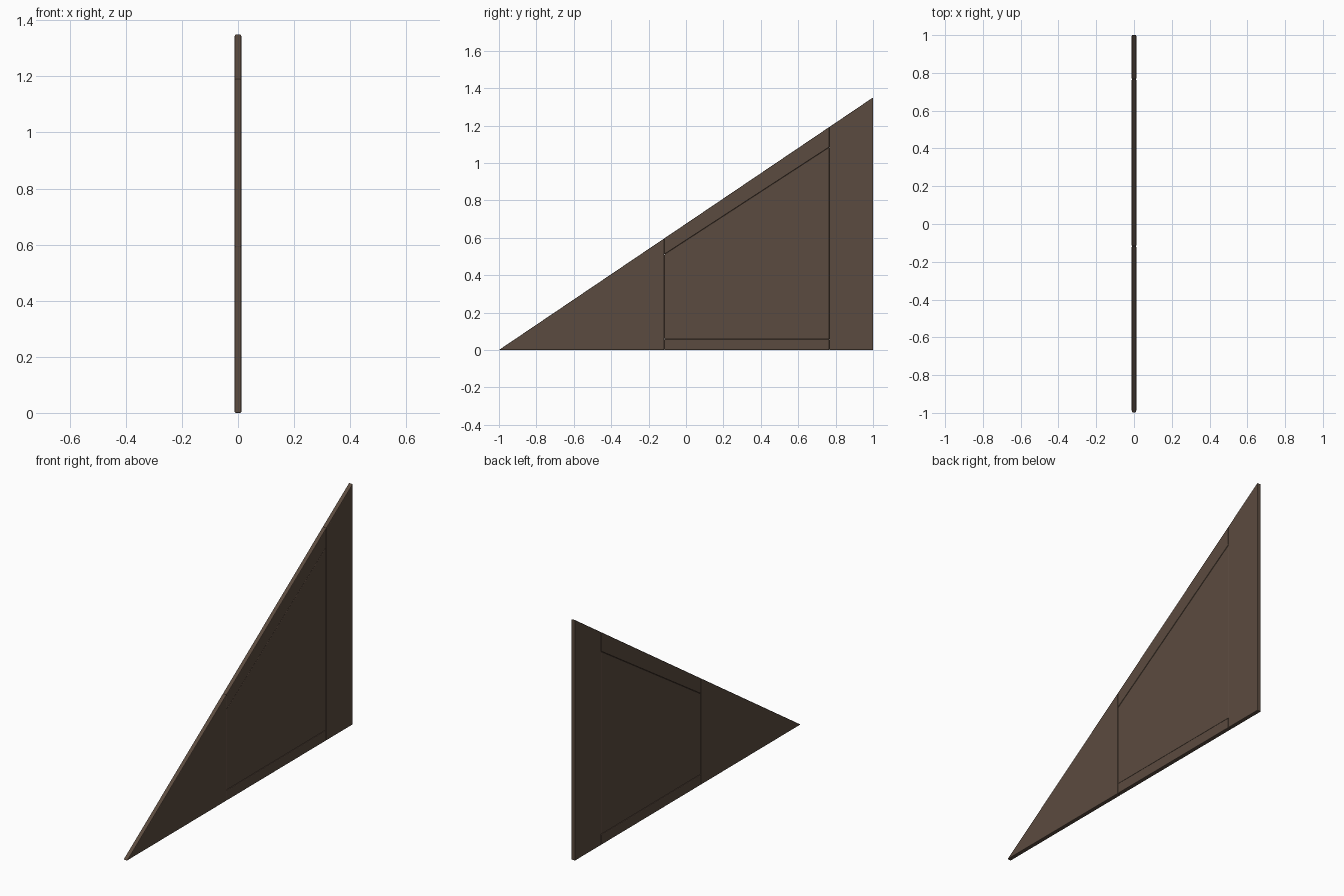
import bpy, bmesh

if "Cube" in bpy.data.objects:
    bpy.data.objects.remove(bpy.data.objects["Cube"])

wood = bpy.data.materials.new("dark brown wood")
wood.diffuse_color = (0.105, 0.070, 0.050, 1)
wood.use_nodes = True
wood.node_tree.nodes["Principled BSDF"].inputs["Base Color"].default_value = wood.diffuse_color

T = 0.012            # half thickness of the boards
Y0, Y1 = -0.117, 0.767   # the two vertical seams


def slope(y):
    return 0.675 * (y + 1)


def board(name, outline, half=T, bevel=0.004):
    """Extrude a (y, z) outline along x and round its edges."""
    bm = bmesh.new()
    face = bm.faces.new([bm.verts.new((-half, y, z)) for y, z in outline])
    ext = bmesh.ops.extrude_face_region(bm, geom=[face])
    verts = [v for v in ext["geom"] if isinstance(v, bmesh.types.BMVert)]
    bmesh.ops.translate(bm, verts=verts, vec=(2 * half, 0, 0))
    bmesh.ops.recalc_face_normals(bm, faces=bm.faces)
    bmesh.ops.bevel(bm, geom=bm.edges[:], offset=bevel, segments=2,
                    profile=0.5, affect='EDGES', clamp_overlap=True)
    bmesh.ops.recalc_face_normals(bm, faces=bm.faces)
    me = bpy.data.meshes.new(name)
    bm.to_mesh(me)
    bm.free()
    me.materials.append(wood)
    ob = bpy.data.objects.new(name, me)
    bpy.context.collection.objects.link(ob)
    return ob


# Outer boards
board("pointed_end", [(-1, 0), (Y0, 0), (Y0, slope(Y0))])
board("tall_post", [(Y1, 0), (1, 0), (1, 1.35), (Y1, slope(Y1))])
# Rails above and below the panel
board("bottom_rail", [(Y0, 0), (Y1, 0), (Y1, 0.058), (Y0, 0.058)])
board("sloped_top_rail", [(Y0, 0.51), (Y1, 1.085), (Y1, slope(Y1)), (Y0, slope(Y0))])
# Centre panel, set in slightly
board("centre_panel", [(Y0, 0.058), (Y1, 0.058), (Y1, 1.085), (Y0, 0.51)], half=0.0105)
